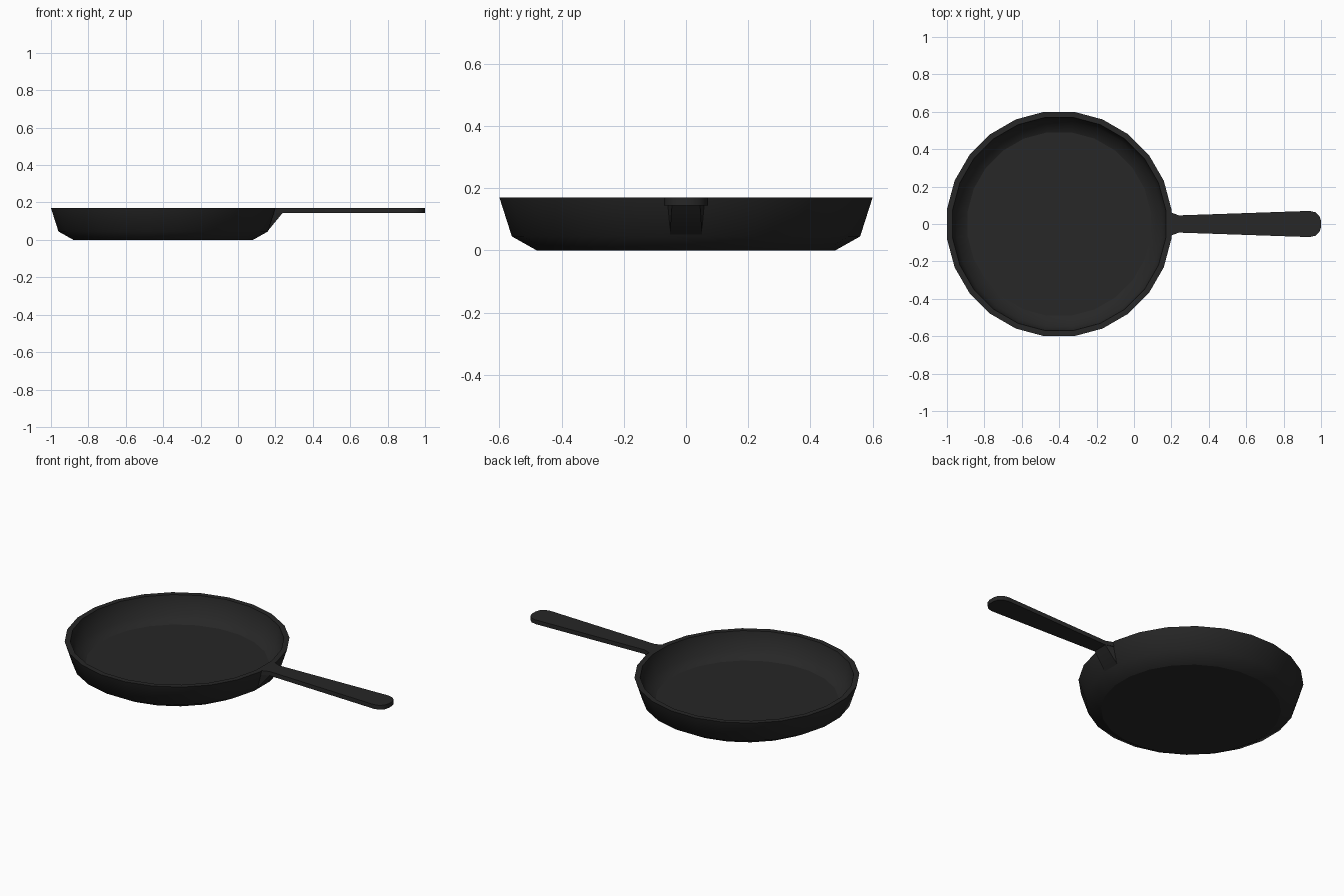
import bpy, bmesh
from math import sin, cos, pi, radians

if "Cube" in bpy.data.objects:
    bpy.data.objects.remove(bpy.data.objects["Cube"])

mat = bpy.data.materials.new("cast_iron")
mat.diffuse_color = (0.02, 0.02, 0.02, 1)
mat.use_nodes = True
mat.node_tree.nodes["Principled BSDF"].inputs["Base Color"].default_value = mat.diffuse_color


def finish(name, bm):
    """Smooth the sides, keep the borders of level faces crisp."""
    bmesh.ops.recalc_face_normals(bm, faces=bm.faces)
    bm.normal_update()
    for f in bm.faces:
        f.smooth = True
    for e in bm.edges:
        level = [abs(f.normal.z) > 0.99 for f in e.link_faces]
        if any(level) and not all(level):
            e.smooth = False
    me = bpy.data.meshes.new(name)
    bm.to_mesh(me)
    bm.free()
    me.materials.append(mat)
    ob = bpy.data.objects.new(name, me)
    bpy.context.collection.objects.link(ob)
    return ob


# Pan body: 24-sided lathe of (radius, z), flat sides on the axes
SIDES, CX = 24, -0.4
profile = [(0.48, 0), (0.56, 0.045), (0.60, 0.17),
           (0.57, 0.17), (0.548, 0.06), (0.49, 0.03)]
bm = bmesh.new()
rings = []
for r, z in profile:
    r /= cos(pi / SIDES)
    rings.append([bm.verts.new((CX + r * cos(2 * pi * (i + 0.5) / SIDES),
                                r * sin(2 * pi * (i + 0.5) / SIDES), z))
                  for i in range(SIDES)])
for a, b in zip(rings, rings[1:]):
    for i in range(SIDES):
        j = (i + 1) % SIDES
        bm.faces.new((a[i], a[j], b[j], b[i]))
bm.faces.new(rings[0])
bm.faces.new(rings[-1])
finish("pan_body", bm)

# Handle: flat tapered bar with a flared root and rounded end
half = [(0.185, 0.066), (0.203, 0.06), (0.24, 0.046)]
half += [(0.94 + 0.06 * sin(radians(a)), 0.015 + 0.055 * cos(radians(a)))
         for a in (0, 30, 60, 90)]
outline = half + [(x, -y) for x, y in reversed(half)]
bm = bmesh.new()
base = bm.faces.new([bm.verts.new((x, y, 0.145)) for x, y in outline])
ext = bmesh.ops.extrude_face_region(bm, geom=[base], use_keep_orig=True)
for v in ext["geom"]:
    if isinstance(v, bmesh.types.BMVert):
        v.co.z = 0.17
handle = finish("handle", bm)

# Bracket: wedge under the handle root, running down the pan wall
section = [(0.15, 0.046, 0.052), (0.18, 0.146, 0.062), (0.24, 0.146, 0.045),
           (0.163, 0.052, 0.052)]
bm = bmesh.new()
left, right = ([bm.verts.new((x, s * w, z)) for x, z, w in section]
               for s in (-1, 1))
bm.faces.new(left)
bm.faces.new(right)
for i in range(4):
    j = (i + 1) % 4
    bm.faces.new((left[i], left[j], right[j], right[i]))
bracket = finish("handle_bracket", bm)

for ob in (handle, bracket):
    bpy.ops.object.select_all(action='DESELECT')
    ob.select_set(True)
    bpy.context.view_layer.objects.active = ob
    bpy.ops.object.shade_smooth_by_angle(angle=radians(35))
